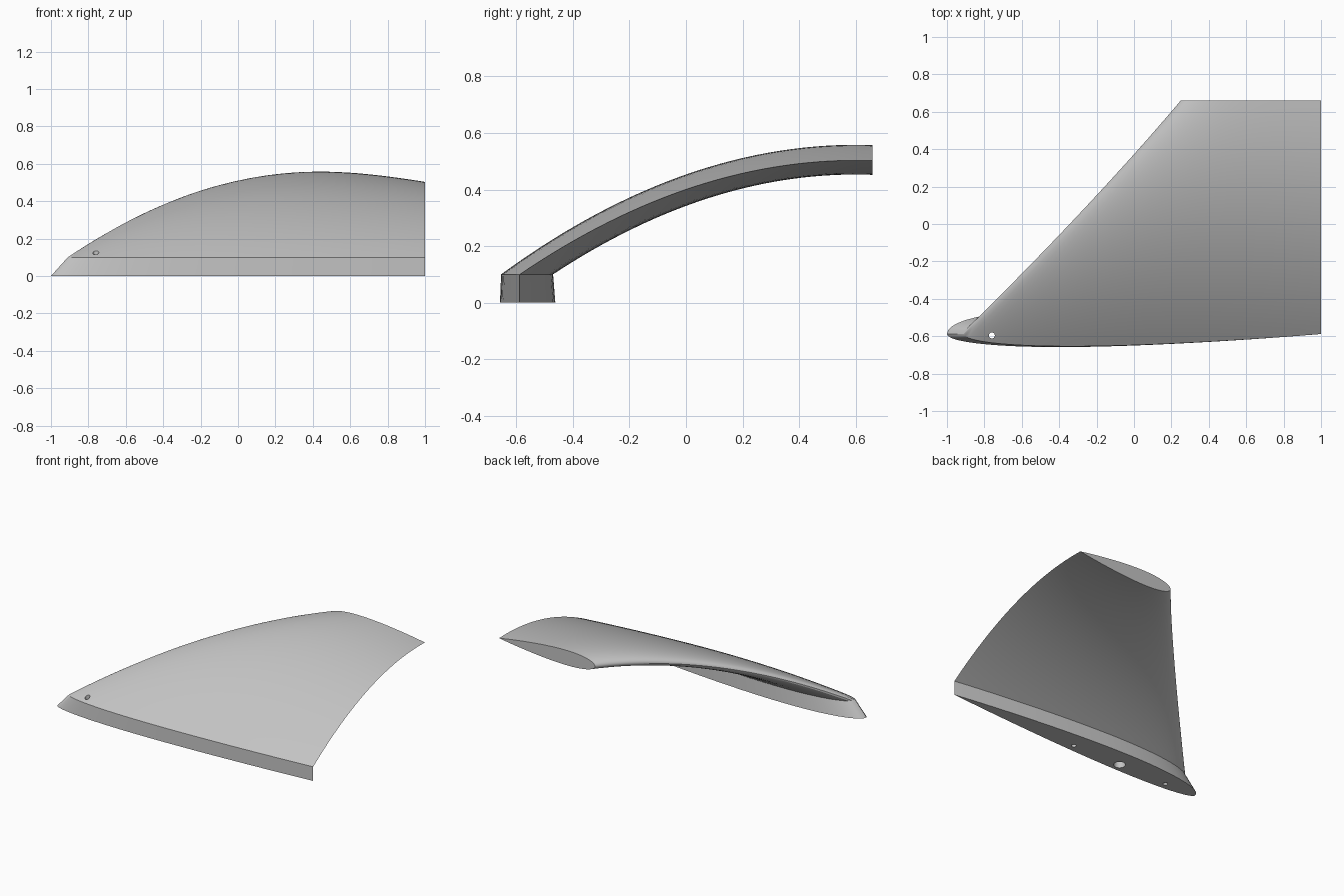
import bpy, bmesh, math

cube = bpy.data.objects.get("Cube")
if cube:
    bpy.data.objects.remove(cube, do_unlink=True)

grey = bpy.data.materials.new("plain grey")
grey.use_nodes = True
colour = (0.55, 0.55, 0.55, 1)
grey.diffuse_color = colour
grey.node_tree.nodes["Principled BSDF"].inputs["Base Color"].default_value = colour

CHORD_Y = -0.588   # chord plane of the foot
FOOT_Z = 0.1       # height of the upright foot
TIP_Y = 0.66
APEX_Y = 0.6       # where the arch becomes level
SIDE = 28          # points along each side of the section
SPAN = 32          # sections along the blade


def thickness(u):
    """Streamlined half thickness, 1 at its thickest."""
    return 10 * (0.2969 * math.sqrt(u) - 0.126 * u - 0.3516 * u**2
                 + 0.2843 * u**3 - 0.1036 * u**4)


def lerp(a, b, t):
    return a + (b - a) * t


# Section samples: trailing edge, outer side, nose, inner side
us = [(1 - math.cos(math.pi * i / SIDE)) / 2 for i in range(SIDE + 1)]
section = [(u, 1) for u in reversed(us)] + [(u, -1) for u in us[1:-1]]


def foot_ring(z, nose, outer, inner):
    return [(lerp(nose, 1, u), CHORD_Y - thickness(u) * (outer if s > 0 else -inner), z)
            for u, s in section]


def blade_ring(t):
    nose = lerp(-0.91, 0.25, t) + 0.1 * t * (1 - t)
    ring = []
    for u, s in section:
        h = thickness(u) if u < 1 else 0
        y0 = CHORD_Y - h * (0.066 if s > 0 else -0.118)
        top = 0.503 + h * (0.055 if s > 0 else -0.05)
        y = lerp(y0, TIP_Y, t)
        z = top - (top - FOOT_Z) * ((APEX_Y - y) / (APEX_Y - y0)) ** 2
        ring.append((lerp(nose, 1, u), y, z))
    return ring


# Lofted fin: upright foot, then arched blade
rings = [foot_ring(0, -1, 0.07, 0.126)]
rings += [blade_ring(i / SPAN) for i in range(SPAN + 1)]
bm = bmesh.new()
loops = [[bm.verts.new(p) for p in ring] for ring in rings]
n = len(section)
for a, b in zip(loops, loops[1:]):
    for i in range(n):
        j = (i + 1) % n
        bm.faces.new((a[i], a[j], b[j], b[i]))
bm.faces.new(loops[0])
bm.faces.new(loops[-1])
bmesh.ops.recalc_face_normals(bm, faces=bm.faces)
mesh = bpy.data.meshes.new("swept_fin")
bm.to_mesh(mesh)
bm.free()
mesh.materials.append(grey)
fin = bpy.data.objects.new("swept_fin", mesh)
bpy.context.collection.objects.link(fin)


# Mounting holes in the foot; the front one runs right through
def drill(x, radius, top):
    bpy.ops.mesh.primitive_cylinder_add(vertices=24, radius=radius, depth=top + 0.05,
                                        location=(x, CHORD_Y - 0.008, (top - 0.05) / 2))
    cutter = bpy.context.object
    cutter.name = "hole_cutter"
    cutter.hide_render = True
    cutter.data.materials.append(grey)
    cut = fin.modifiers.new("hole", 'BOOLEAN')
    cut.operation = 'DIFFERENCE'
    cut.solver = 'EXACT'
    cut.object = cutter
    bpy.context.view_layer.objects.active = fin
    bpy.ops.object.modifier_apply(modifier=cut.name)
    bpy.data.objects.remove(cutter, do_unlink=True)


for x, radius, top in ((-0.76, 0.016, 0.3), (-0.38, 0.038, 0.09), (0, 0.016, 0.09)):
    drill(x, radius, top)

bpy.ops.object.select_all(action='DESELECT')
fin.select_set(True)
bpy.context.view_layer.objects.active = fin
bpy.ops.object.shade_smooth_by_angle(angle=math.radians(30))
